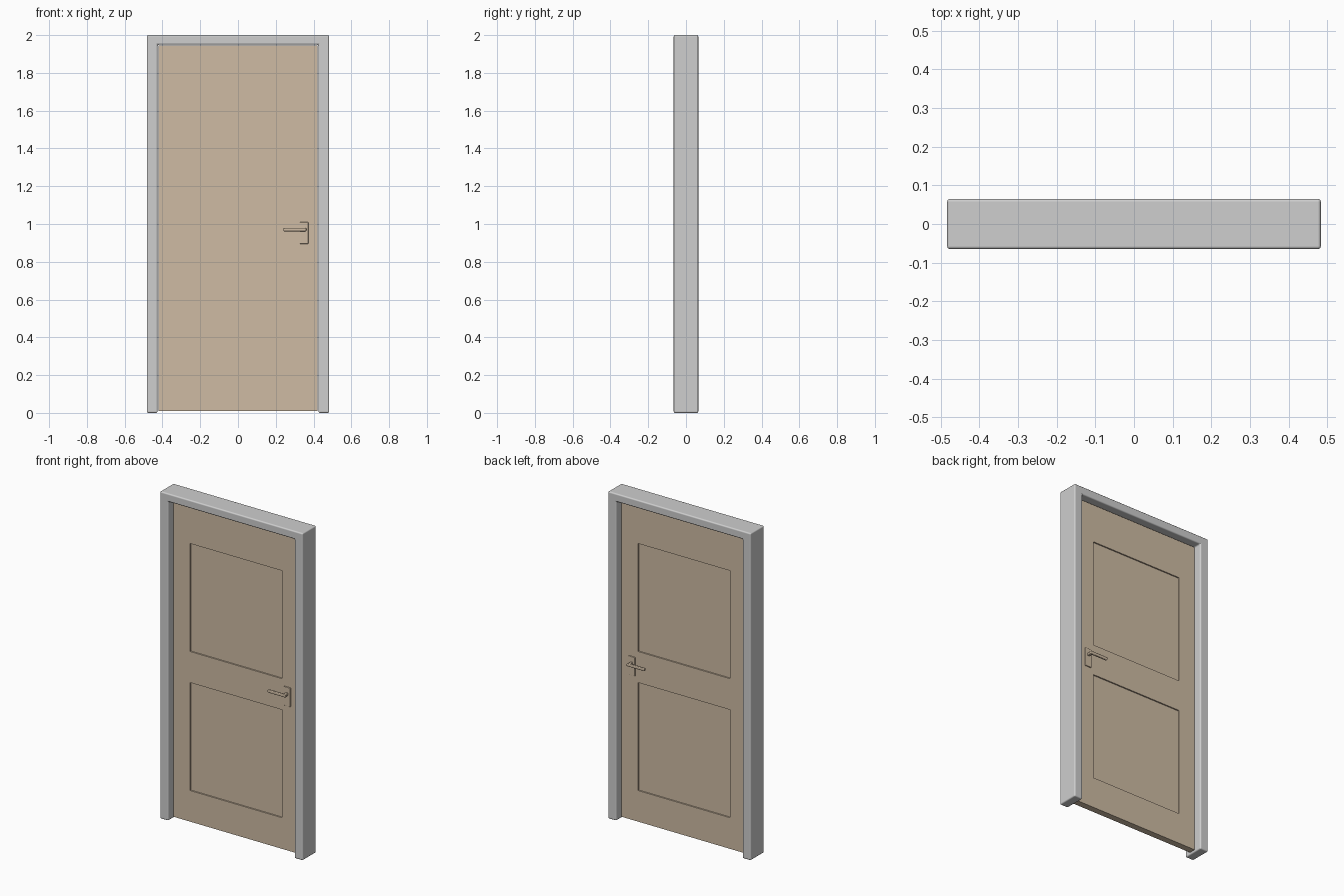
import bpy, bmesh
from mathutils import Vector

cube = bpy.data.objects.get("Cube")
if cube:
    bpy.data.objects.remove(cube, do_unlink=True)


def material(name, colour):
    m = bpy.data.materials.new(name)
    m.use_nodes = True
    m.diffuse_color = (*colour, 1)
    m.node_tree.nodes["Principled BSDF"].inputs["Base Color"].default_value = (*colour, 1)
    return m


GREY = material("light grey paint", (0.62, 0.62, 0.62))
BEIGE = material("beige wood", (0.62, 0.50, 0.37))


def finish(bm, name, mat, bevel=0, segments=2):
    """Turn a bmesh into an object with optional rounded edges."""
    bmesh.ops.recalc_face_normals(bm, faces=bm.faces)
    mesh = bpy.data.meshes.new(name)
    bm.to_mesh(mesh)
    bm.free()
    mesh.materials.append(mat)
    ob = bpy.data.objects.new(name, mesh)
    bpy.context.scene.collection.objects.link(ob)
    if bevel:
        mod = ob.modifiers.new("rounded edges", "BEVEL")
        mod.width, mod.segments = bevel, segments
        mod.harden_normals = True
    bpy.ops.object.select_all(action="DESELECT")
    ob.select_set(True)
    bpy.context.view_layer.objects.active = ob
    bpy.ops.object.shade_smooth_by_angle()
    return ob


def box(lo, hi):
    lo, hi = Vector(lo), Vector(hi)
    bm = bmesh.new()
    bmesh.ops.create_cube(bm, size=1)
    for v in bm.verts:
        v.co = (lo + hi) / 2 + v.co * (hi - lo)
    return bm


# Frame: a U-shaped profile pushed through the wall depth
OUT, IN, DEPTH, HEAD = 0.483, 0.426, 0.065, 1.95
bm = bmesh.new()
outline = [(-OUT, 0), (-OUT, 2), (OUT, 2), (OUT, 0), (IN, 0), (IN, HEAD), (-IN, HEAD), (-IN, 0)]
face = bm.faces.new([bm.verts.new((x, -DEPTH, z)) for x, z in outline])
new = bmesh.ops.extrude_face_region(bm, geom=[face])["geom"]
bmesh.ops.translate(bm, vec=(0, 2 * DEPTH, 0),
                    verts=[g for g in new if isinstance(g, bmesh.types.BMVert)])
finish(bm, "door_frame", GREY, 0.008, 3)

# Door leaf: a slab with two sunken panels on each side
HALF, PANEL_X = 0.02, 0.31
PANELS = [(0.2, 0.86), (1.05, 1.71)]
bm = box((-0.422, -HALF, 0.01), (0.422, HALF, 1.945))
cuts = [((s * PANEL_X, 0, 0), (1, 0, 0)) for s in (-1, 1)]
cuts += [((0, 0, z), (0, 0, 1)) for pair in PANELS for z in pair]
for point, normal in cuts:
    bmesh.ops.bisect_plane(bm, geom=bm.verts[:] + bm.edges[:] + bm.faces[:],
                           plane_co=point, plane_no=normal)
sunken = []
for f in bm.faces:
    c = f.calc_center_median()
    if abs(f.normal.y) > 0.9 and abs(c.x) < PANEL_X and any(a < c.z < b for a, b in PANELS):
        sunken.append(f)
bmesh.ops.inset_individual(bm, faces=sunken, thickness=0.001, depth=-0.007)
finish(bm, "door_leaf", BEIGE)

# Handles: plate, stem and lever on both sides
for side, label in ((-1, "front"), (1, "back")):
    def span(a, b):
        return sorted((side * a, side * b))

    y0, y1 = span(HALF - 0.002, HALF + 0.006)
    finish(box((0.328, y0, 0.895), (0.372, y1, 1.01)), label + "_handle_plate", BEIGE, 0.002)
    y0, y1 = span(HALF, 0.05)
    finish(box((0.342, y0, 0.962), (0.358, y1, 0.978)), label + "_handle_stem", BEIGE, 0.004)
    y0, y1 = span(0.045, 0.06)
    finish(box((0.24, y0, 0.961), (0.362, y1, 0.979)), label + "_handle_lever", BEIGE, 0.005)
